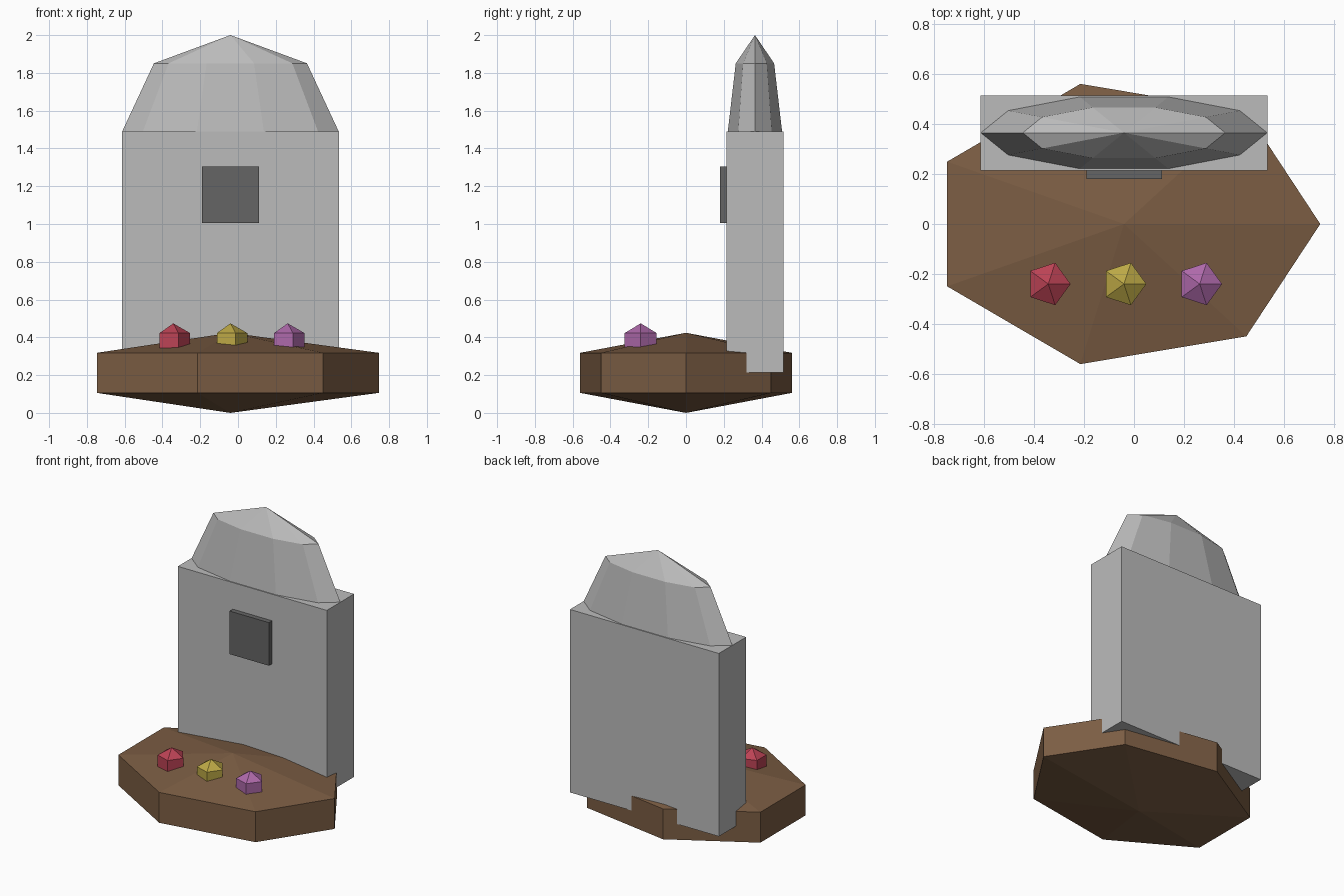
import bpy, bmesh
from math import sin, cos, pi

if "Cube" in bpy.data.objects:
    bpy.data.objects.remove(bpy.data.objects["Cube"])


def material(name, rgb):
    m = bpy.data.materials.new(name)
    m.diffuse_color = (*rgb, 1)
    m.use_nodes = True
    m.node_tree.nodes["Principled BSDF"].inputs["Base Color"].default_value = m.diffuse_color
    return m


STONE = material("stone grey", (0.5, 0.5, 0.5))
PLAQUE = material("dark grey", (0.13, 0.13, 0.13))
SOIL = material("soil brown", (0.2, 0.11, 0.057))
RED = material("red", (0.5, 0.055, 0.09))
YELLOW = material("yellow", (0.5, 0.39, 0.06))
PURPLE = material("purple", (0.42, 0.14, 0.4))


def finish(bm, name, mat):
    bmesh.ops.recalc_face_normals(bm, faces=bm.faces)
    me = bpy.data.meshes.new(name)
    bm.to_mesh(me)
    bm.free()
    me.materials.append(mat)
    ob = bpy.data.objects.new(name, me)
    bpy.context.collection.objects.link(ob)
    return ob


def ball(name, mat, centre, radii, segments, rings):
    """Flat-shaded low-poly ellipsoid with its first corner on +x."""
    bm = bmesh.new()
    cx, cy, cz = centre
    rx, ry, rz = radii
    loops = []
    for r in range(1, rings):
        t = pi * r / rings
        loops.append([bm.verts.new((cx + rx * sin(t) * cos(2 * pi * s / segments),
                                    cy + ry * sin(t) * sin(2 * pi * s / segments),
                                    cz + rz * cos(t))) for s in range(segments)])
    top = bm.verts.new((cx, cy, cz + rz))
    bottom = bm.verts.new((cx, cy, cz - rz))
    for s in range(segments):
        n = (s + 1) % segments
        bm.faces.new((top, loops[0][s], loops[0][n]))
        bm.faces.new((bottom, loops[-1][n], loops[-1][s]))
        for a, b in zip(loops, loops[1:]):
            bm.faces.new((a[s], b[s], b[n], a[n]))
    return finish(bm, name, mat)


def box(name, mat, lo, hi):
    bm = bmesh.new()
    bmesh.ops.create_cube(bm, size=1)
    for v in bm.verts:
        v.co = [(l + h) / 2 + c * (h - l) for c, l, h in zip(v.co, lo, hi)]
    return finish(bm, name, mat)


X = -0.04  # shared middle of mound and stone

# Earth mound
ball("earth_mound", SOIL, (X, 0, 0.212), (0.907, 0.664, 0.212), 7, 3)

# Upright stone slab, rounded top and plaque
box("stone_slab", STONE, (-0.614, 0.215, 0.215), (0.534, 0.515, 1.49))
ball("stone_top", STONE, (X, 0.365, 1.49), (0.573, 0.151, 0.51), 10, 4)
box("plaque", PLAQUE, (-0.19, 0.18, 1.005), (0.112, 0.24, 1.305))

# Row of flowers
for i, (name, mat) in enumerate((("red", RED), ("yellow", YELLOW), ("purple", PURPLE))):
    ball(name + "_flower", mat, (X + 0.303 * (i - 1), -0.24, 0.371), (0.103, 0.103, 0.103), 5, 3)
